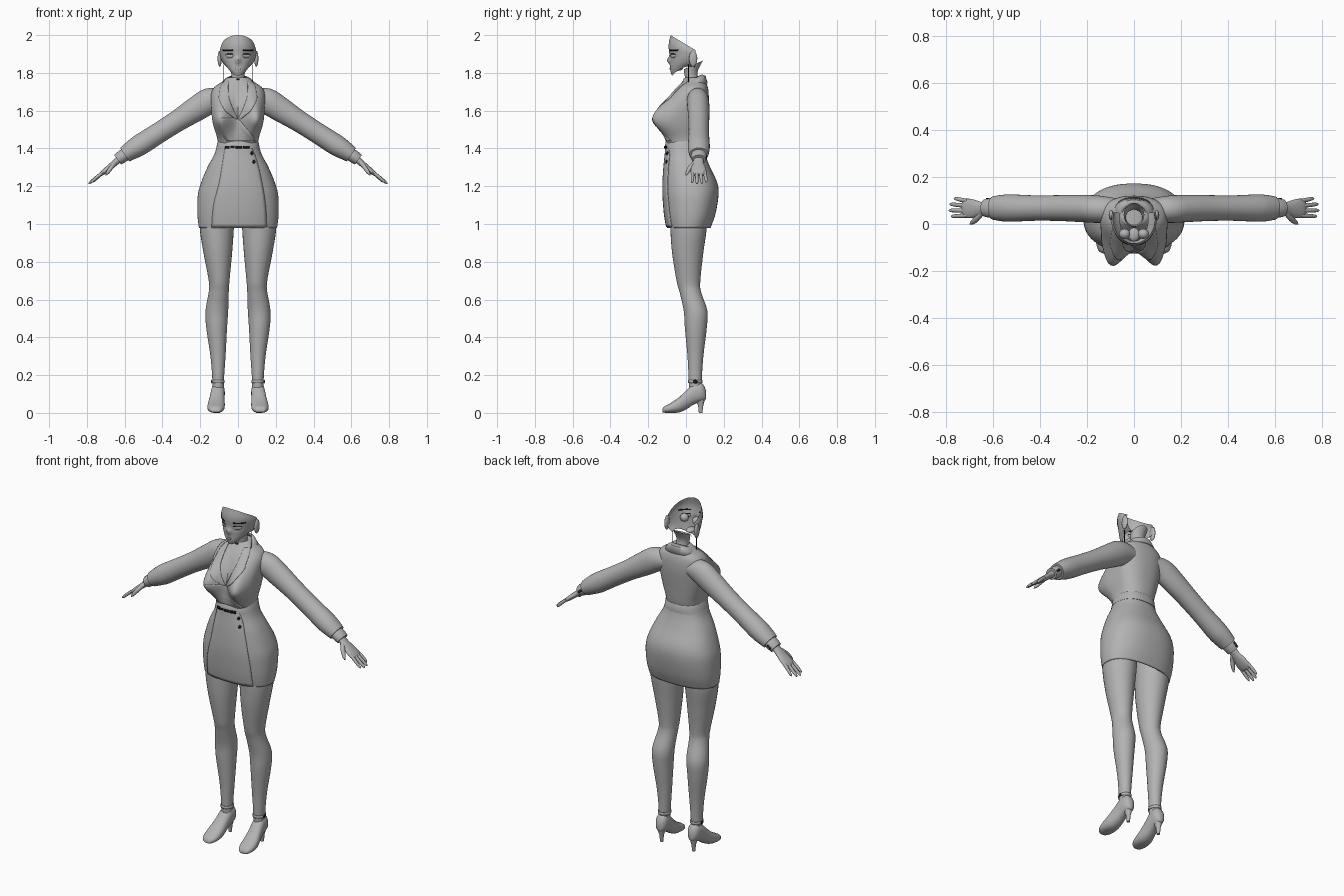
import bpy, bmesh, math
from mathutils import Vector
from mathutils.bvhtree import BVHTree

if "Cube" in bpy.data.objects:
    bpy.data.objects.remove(bpy.data.objects["Cube"])


def material(name, v):
    m = bpy.data.materials.new(name)
    m.diffuse_color = (v, v, v, 1)
    m.use_nodes = True
    m.node_tree.nodes["Principled BSDF"].inputs["Base Color"].default_value = m.diffuse_color
    return m


GREY = material("clay grey", 0.45)
BLACK = material("black trim", 0.01)


def finish(name, bm, mat, mirror=False, thick=0, angle=50, fix=True):
    if fix:
        bmesh.ops.recalc_face_normals(bm, faces=bm.faces[:])
    me = bpy.data.meshes.new(name)
    bm.to_mesh(me)
    bm.free()
    me.materials.append(mat)
    ob = bpy.data.objects.new(name, me)
    bpy.context.collection.objects.link(ob)
    bpy.ops.object.select_all(action='DESELECT')
    ob.select_set(True)
    bpy.context.view_layer.objects.active = ob
    bpy.ops.object.shade_smooth_by_angle(angle=math.radians(angle))
    if thick:
        s = ob.modifiers.new("thickness", 'SOLIDIFY')
        s.thickness, s.offset = thick, -1
    if mirror:
        ob.modifiers.new("mirror", 'MIRROR').use_mirror_merge = False
    return ob


def spline(rows, k=5):
    """Smooth curve through rows of numbers."""
    out = []
    for i in range(len(rows) - 1):
        a, b, c, d = rows[max(i - 1, 0)], rows[i], rows[i + 1], rows[min(i + 2, len(rows) - 1)]
        for s in range(k):
            t = s / k
            out.append(tuple(q + .5 * t * (r - p + t * (2*p - 5*q + 4*r - w + t * (3*(q - r) + w - p)))
                             for p, q, r, w in zip(a, b, c, d)))
    return out + [rows[-1]]


def loft(name, rings, mat=GREY, n=32, e=2.0, caps=(True, True), deform=None, **kw):
    """Skin rings given as centre, first half-axis, second half-axis."""
    bm = bmesh.new()
    loops = []
    for c, u, v in rings:
        loop = []
        for j in range(n):
            a = 2 * math.pi * j / n
            ca, sa = math.cos(a), math.sin(a)
            p = c + u * math.copysign(abs(ca) ** (2 / e), ca) + v * math.copysign(abs(sa) ** (2 / e), sa)
            loop.append(bm.verts.new(deform(p) if deform else p))
        loops.append(loop)
    for a, b in zip(loops, loops[1:]):
        for j in range(n):
            bm.faces.new((a[j], a[(j + 1) % n], b[(j + 1) % n], b[j]))
    if caps[0]:
        bm.faces.new(loops[0])
    if caps[1]:
        bm.faces.new(loops[-1])
    return finish(name, bm, mat, **kw)


def level(z, rx, yf, yb, x=0, tilt=0):
    return Vector((x, (yf + yb) / 2, z)), Vector((rx, 0, 0)), Vector((0, (yb - yf) / 2, tilt))


def tube(name, rows, k=4, **kw):
    """Rows are x, y, z, thickness radius, radius in y."""
    rows = spline(rows, k)
    pts = [Vector(r[:3]) for r in rows]
    rings = []
    for i, r in enumerate(rows):
        d = (pts[min(i + 1, len(pts) - 1)] - pts[max(i - 1, 0)]).normalized()
        nrm = d.cross(Vector((0, 1, 0))).normalized()
        rings.append((pts[i], nrm.cross(d) * r[4], nrm * r[3]))
    return loft(name, rings, **kw)


def ball(name, loc, size, mat=GREY, mirror=True):
    bm = bmesh.new()
    bmesh.ops.create_uvsphere(bm, u_segments=16, v_segments=10, radius=1)
    for v in bm.verts:
        v.co = Vector(loc) + Vector(a * b for a, b in zip(v.co, size))
    return finish(name, bm, mat, mirror)


def plate(name, target, rows, mat=GREY, off=.005, n=8, mirror=False):
    """Thin plate laid on the front of a part; rows are z, left x, right x, bottom up."""
    me = target.data
    tree = BVHTree.FromPolygons([v.co for v in me.vertices], [p.vertices[:] for p in me.polygons])
    bm = bmesh.new()
    grid, y = [], -.05
    for z, x0, x1 in rows:
        line = []
        for j in range(n + 1):
            x = x0 + (x1 - x0) * j / n
            hit = tree.ray_cast(Vector((x, -1, z)), Vector((0, 1, 0)))[0]
            y = hit.y if hit else y
            line.append(bm.verts.new((x, y - off, z)))
        grid.append(line)
    for a, b in zip(grid, grid[1:]):
        for j in range(n):
            bm.faces.new((a[j], a[j + 1], b[j + 1], b[j]))
    return finish(name, bm, mat, mirror, thick=off, fix=False)


# Jacket body with the bust pushed out of the front
def bust(p):
    if p.y < .03:
        s = .105 if p.z > 1.555 else .08
        g = math.exp(-((abs(p.x) - .078) / .062) ** 2 - ((p.z - 1.555) / s) ** 2)
        g *= min(1, (.03 - p.y) / .05)
        p.y -= .105 * g
        p.x += math.copysign(.022 * g, p.x) if abs(p.x) > .01 else 0
    return p


torso_rows = [(1.41, .104, -.10, .09), (1.46, .108, -.10, .10), (1.52, .122, -.088, .107),
              (1.58, .134, -.085, .114), (1.64, .142, -.076, .12), (1.69, .142, -.06, .12),
              (1.725, .125, -.04, .115), (1.752, .085, -.02, .105), (1.775, .055, -.004, .09)]
torso = loft("jacket_body", [level(*r) for r in spline(torso_rows)], n=64, e=2.3, deform=bust)
plate("lapel", torso, spline([(1.555, .0, .012), (1.6, .022, .065), (1.66, .045, .1),
                              (1.69, .05, .098), (1.73, .052, .092), (1.755, .05, .075)]), mirror=True)
plate("jacket_overlap", torso, spline([(1.44, -.06, .092), (1.47, -.08, .075), (1.51, -.09, .04),
                                       (1.56, -.09, .0)]), off=.003)
loft("collar", [level(1.735, .098, -.03, .115, tilt=.01), level(1.765, .07, -.006, .103, tilt=.02),
                level(1.772, .05, .0, .085, tilt=.02)], caps=(False, False), thick=.004)

# Skirt, wrap panel and waistband
skirt_rows = [(.98, .207, -.10, .13), (1.05, .215, -.112, .155), (1.15, .213, -.12, .172),
              (1.22, .195, -.12, .165), (1.3, .162, -.115, .128), (1.37, .125, -.108, .102),
              (1.43, .107, -.102, .09)]
skirt = loft("skirt", [level(*r) for r in spline(skirt_rows)], n=64, e=2.35,
             caps=(False, False), thick=.008)
plate("wrap_panel", skirt, spline([(.984, -.14, .153), (1.1, -.13, .147), (1.22, -.1, .128),
                                   (1.34, -.08, .1), (1.4, -.07, .075)]), n=16)
band = loft("waistband", [level(1.39, .119, -.11, .1), level(1.4, .115, -.111, .1),
                          level(1.435, .109, -.109, .098), level(1.44, .106, -.105, .095)], n=48, e=2.35)
for x0, x1, h in ((-.068, -.045, .007), (-.04, -.018, .005), (-.012, .022, .006), (.028, .06, .007)):
    plate("belt_clasp", band, [(1.407 - h, x0, x1), (1.407 + h, x0, x1)], BLACK)
for x, z in ((.075, 1.375), (.085, 1.33)):
    plate("skirt_button", skirt, [(z - .008, x - .004, x + .004), (z, x - .008, x + .008),
                                  (z + .008, x - .004, x + .004)], BLACK, off=.009)

# Sleeves and cuffs
tube("sleeve", [(.08, .06, 1.665, .05, .05), (.15, .063, 1.652, .068, .058), (.22, .066, 1.61, .066, .058),
                (.32, .068, 1.546, .057, .055), (.42, .068, 1.482, .055, .054), (.52, .068, 1.418, .056, .058),
                (.565, .068, 1.39, .05, .056), (.6, .068, 1.367, .043, .05)], mirror=True)
tube("cuff", [(.59, .068, 1.373, .033, .04), (.615, .068, 1.356, .034, .041), (.637, .068, 1.34, .031, .037)],
     n=24, mirror=True)
for x, z in ((.613, 1.358), (.625, 1.348)):
    ball("cuff_button", (x, .108, z), (.007, .004, .007), BLACK)

# Hands
tube("palm", [(.62, .068, 1.352, .021, .026), (.65, .066, 1.325, .017, .028), (.69, .066, 1.292, .015, .04),
              (.72, .067, 1.268, .012, .041), (.732, .067, 1.258, .006, .034)], n=20, mirror=True)
for y0, y1, x1, z1 in ((.099, .108, .768, 1.222), (.078, .084, .786, 1.214),
                       (.057, .058, .79, 1.212), (.036, .033, .78, 1.218)):
    tube("finger", [(.712, y0, 1.276, .009, .009), ((.712 + x1) / 2, (y0 + y1) / 2, (1.28 + z1) / 2, .009, .009),
                    (x1 - .008, y1, z1 + .008, .007, .007), (x1, y1, z1, .002, .002)], n=10, mirror=True)
tube("thumb", [(.65, .05, 1.325, .012, .014), (.672, .022, 1.298, .012, .013), (.69, .006, 1.272, .009, .009),
               (.7, .0, 1.258, .002, .002)], n=10, mirror=True)

# Legs: z, rx, front, back, x centre
leg_rows = [(1.08, .085, -.085, .11, .105), (.98, .09, -.083, .11, .112), (.85, .076, -.074, .092, .107),
            (.70, .055, -.05, .076, .1), (.64, .053, -.034, .08, .102), (.54, .06, -.012, .113, .112),
            (.45, .055, -.006, .11, .113), (.30, .04, .008, .092, .106), (.18, .031, .014, .084, .105),
            (.09, .03, .018, .084, .105)]
loft("leg", [level(*r) for r in spline(leg_rows)], mirror=True)

# Shoes: y, bottom, top, half width, x centre
shoe_rows = [(-.125, .004, .018, .016, .118), (-.115, .001, .034, .032, .118), (-.085, .0, .05, .044, .117),
             (-.04, .002, .08, .045, .115), (.0, .018, .118, .04, .111), (.04, .044, .155, .037, .107),
             (.08, .06, .16, .034, .105), (.1, .066, .135, .022, .105), (.107, .08, .11, .008, .105)]
loft("shoe", [(Vector((x, y, (b + t) / 2)), Vector((w, 0, 0)), Vector((0, 0, (t - b) / 2)))
              for y, b, t, w, x in spline(shoe_rows, 3)], n=24, e=2.3, mirror=True)
loft("heel", [level(0, .009, .068, .086, .105), level(.04, .012, .064, .092, .105),
              level(.085, .026, .04, .104, .105)], n=16, mirror=True)
loft("ankle_strap", [level(z, .034, .011, .088, .105) for z in (.158, .174)], caps=(False, False),
     thick=.003, mirror=True)
ball("strap_buckle", (.139, .05, .166), (.003, .013, .01), BLACK)

# Neck flaring open at the top, with choker
neck_rows = [(1.72, .055, .0, .09), (1.76, .038, -.004, .07), (1.8, .036, -.008, .062), (1.842, .044, -.012, .09)]
loft("neck", [level(*r, tilt=max(0, r[0] - 1.78) * .38) for r in spline(neck_rows)], caps=(True, False))
choker = loft("choker", [level(z, .042, -.009, .074) for z in (1.757, 1.771)], caps=(False, False), thick=.003)
plate("choker_pendant", choker, [(1.758, -.009, .009), (1.77, -.009, .009)], BLACK, n=4)


# Face: an open mask with slanted rim and jaw; rows are level, half width, front y
bm = bmesh.new()
rows, S, grid = spline([(0, .06, -.074), (.1, .072, -.082), (.2, .081, -.084), (.35, .089, -.085),
                        (.52, .094, -.088), (.76, .097, -.092), (1, .089, -.082)], 4), 40, []
for u, rx, yf in rows:
    line = []
    for j in range(S + 1):
        a = math.radians(-105 + 210 * j / S)
        x, y = rx * math.sin(a), .022 + (yf - .022) * math.cos(a)
        z0, z1 = 1.785 + .05 * math.sin(a) ** 2, 2.0 - .06 * max(0, y + .082) / .1
        z = z0 + (z1 - z0) * u
        y -= .017 * math.exp(-(x / .012) ** 2 - ((z - 1.866) / .016) ** 2)
        y += .006 * math.exp(-((abs(x) - .042) / .022) ** 2 - ((z - 1.89) / .014) ** 2)
        line.append(bm.verts.new((x, y, z)))
    grid.append(line)
for a, b in zip(grid, grid[1:]):
    for j in range(S):
        bm.faces.new((a[j], a[j + 1], b[j + 1], b[j]))
face = finish("face", bm, GREY, fix=False)
plate("eyebrow", face, [(1.917, .028, .08), (1.924, .028, .082)], BLACK, off=.003, mirror=True)
plate("eyelash", face, [(1.897, .026, .066), (1.901, .03, .066)], BLACK, off=.002, mirror=True)
plate("eyelid", face, [(1.88, .034, .056), (1.888, .026, .064), (1.896, .028, .066)], off=.002, mirror=True)
plate("lips", face, [(1.817, -.01, .01), (1.822, -.017, .017), (1.827, -.01, .01)], off=.003)
ball("eyeball", (.04, -.042, 1.888), (.024, .022, .024))
ball("mouth_inside", (0, -.045, 1.825), (.024, .03, .014), mirror=False)
ball("ear", (.097, .038, 1.875), (.011, .022, .042))

# Earrings
loft("earring_wire", [level(z, .0025, .01, .015, .078) for z in (1.745, 1.845)], BLACK, n=8, mirror=True)
ball("earring_drop", (.078, .0125, 1.74), (.005, .005, .009), BLACK)
